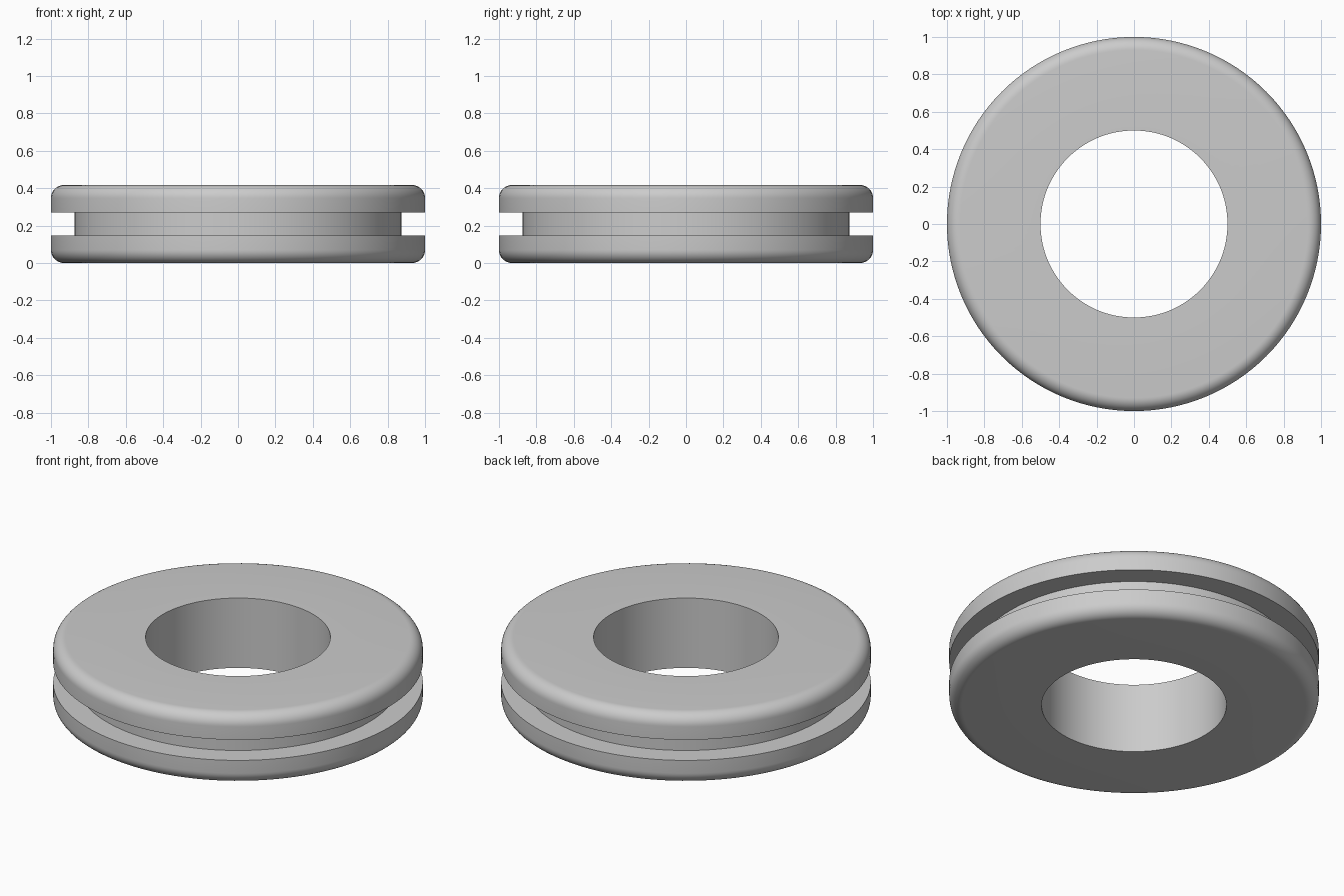
import bpy
import bmesh
from math import cos, sin, pi, tau, radians

cube = bpy.data.objects.get("Cube")
if cube:
    bpy.data.objects.remove(cube, do_unlink=True)

OUTER, GROOVE, BORE = 1.0, 0.873, 0.5
HEIGHT, FLANGE, FILLET = 0.417, 0.147, 0.07
SEGMENTS, FILLET_STEPS = 128, 10

# Plain grey rubber
grey = bpy.data.materials.new("grey rubber")
grey.use_nodes = True
colour = (0.6, 0.6, 0.6, 1)
grey.diffuse_color = colour
grey.node_tree.nodes["Principled BSDF"].inputs["Base Color"].default_value = colour

# Lower half of the cross-section: bore edge, rounded rim, groove
lower = [(BORE, 0)]
for i in range(FILLET_STEPS + 1):
    a = pi / 2 * i / FILLET_STEPS
    lower.append((OUTER - FILLET + FILLET * sin(a), FILLET - FILLET * cos(a)))
lower += [(OUTER, FLANGE), (GROOVE, FLANGE)]

# Mirror it for the upper half
profile = lower + [(r, HEIGHT - z) for r, z in reversed(lower)]

# Revolve the closed section into the ring
bm = bmesh.new()
rings = []
for s in range(SEGMENTS):
    a = tau * s / SEGMENTS
    rings.append([bm.verts.new((r * cos(a), r * sin(a), z)) for r, z in profile])
n = len(profile)
for s, ring in enumerate(rings):
    following = rings[(s + 1) % SEGMENTS]
    for i in range(n):
        j = (i + 1) % n
        bm.faces.new((ring[i], following[i], following[j], ring[j]))
bmesh.ops.recalc_face_normals(bm, faces=bm.faces)
mesh = bpy.data.meshes.new("grommet_ring")
bm.to_mesh(mesh)
bm.free()
mesh.materials.append(grey)

ring_obj = bpy.data.objects.new("grommet_ring", mesh)
bpy.context.collection.objects.link(ring_obj)
bpy.context.view_layer.objects.active = ring_obj
ring_obj.select_set(True)
bpy.ops.object.shade_smooth_by_angle(angle=radians(30))
